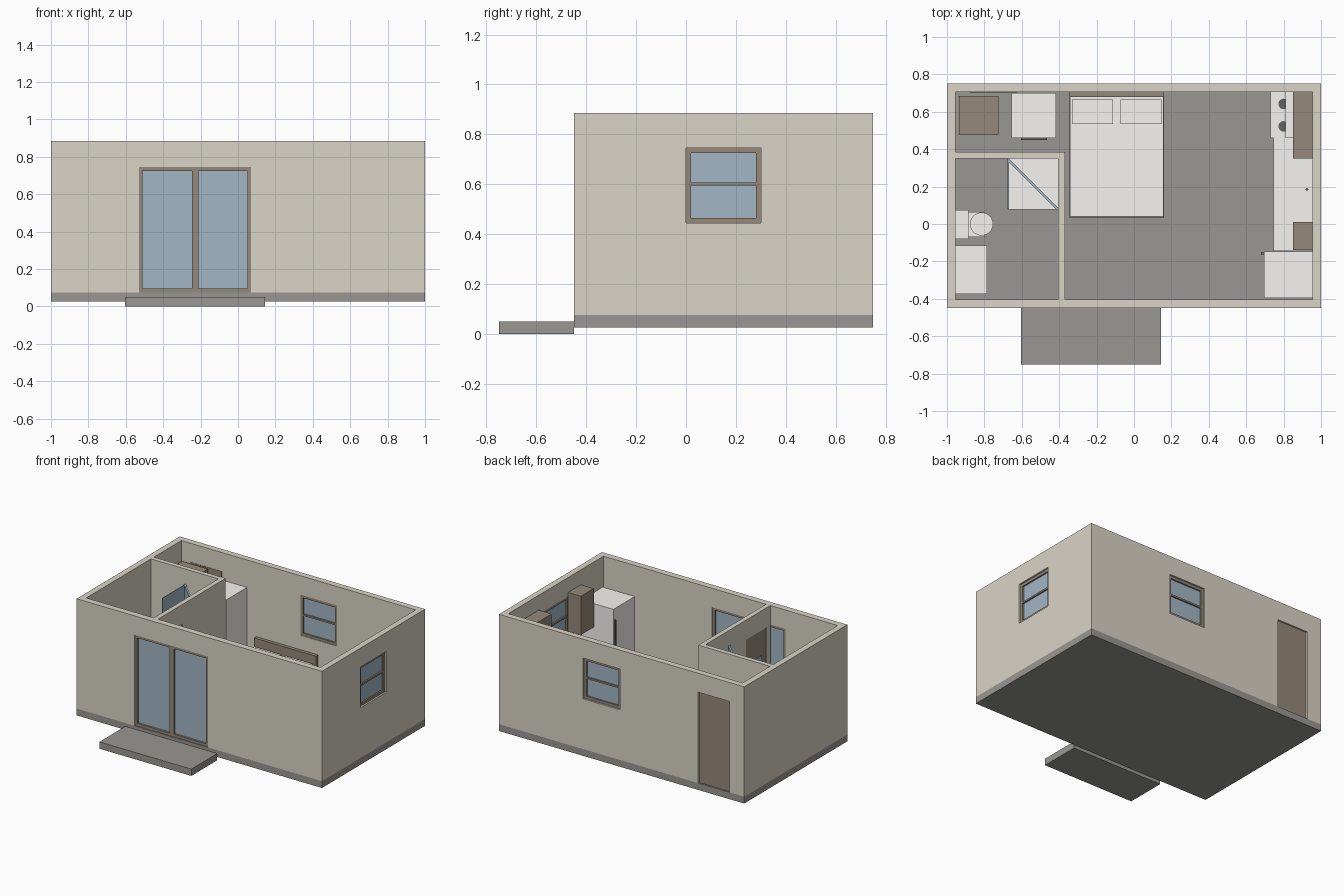
import bpy, bmesh, math
from mathutils import Matrix

if "Cube" in bpy.data.objects:
    bpy.data.objects.remove(bpy.data.objects["Cube"])


def mat(name, r, g, b):
    m = bpy.data.materials.new(name)
    m.diffuse_color = (r, g, b, 1)
    m.use_nodes = True
    m.node_tree.nodes["Principled BSDF"].inputs["Base Color"].default_value = m.diffuse_color
    return m


TAN = mat("plaster", 0.70, 0.66, 0.57)
GREY = mat("concrete", 0.32, 0.31, 0.29)
BROWN = mat("timber", 0.30, 0.25, 0.19)
GLASS = mat("glass", 0.36, 0.47, 0.56)
WHITE = mat("white", 0.92, 0.91, 0.88)
DARK = mat("dark_metal", 0.12, 0.12, 0.12)


def finish(name, bm, m):
    bmesh.ops.recalc_face_normals(bm, faces=bm.faces)
    me = bpy.data.meshes.new(name)
    bm.to_mesh(me)
    bm.free()
    ob = bpy.data.objects.new(name, me)
    bpy.context.collection.objects.link(ob)
    if m:
        me.materials.append(m)
    return ob


def box(name, x, y, z, m, rot=0):
    bm = bmesh.new()
    bmesh.ops.create_cube(bm, size=1)
    bm.transform(Matrix.Diagonal((x[1] - x[0], y[1] - y[0], z[1] - z[0], 1)))
    ob = finish(name, bm, m)
    ob.location = [(a[0] + a[1]) / 2 for a in (x, y, z)]
    ob.rotation_euler.z = rot
    return ob


def disc(name, x, y, z, r, m, r2=None):
    bm = bmesh.new()
    bmesh.ops.create_cone(bm, cap_ends=True, segments=24, radius1=r2 or r, radius2=r, depth=z[1] - z[0])
    ob = finish(name, bm, m)
    ob.location = (x, y, (z[0] + z[1]) / 2)
    bpy.context.view_layer.objects.active = ob
    ob.select_set(True)
    bpy.ops.object.shade_smooth_by_angle()
    ob.select_set(False)


def cut(ob, x, y, z):
    c = box("cutter", x, y, z, None)
    c.hide_render = True
    c.hide_viewport = True
    mod = ob.modifiers.new("cut", "BOOLEAN")
    mod.operation, mod.solver, mod.object = "DIFFERENCE", "EXACT", c


# Slab, deck and outer walls
F = 0.075
TOP = 0.885
box("floor_slab", (-1, 1), (-0.45, 0.75), (0.025, F), GREY)
box("deck", (-0.605, 0.145), (-0.75, -0.45), (0, 0.05), GREY)
walls = box("outer_walls", (-1, 1), (-0.45, 0.75), (F, TOP), TAN)
cut(walls, (-0.955, 0.955), (-0.403, 0.705), (0, 1))


# Framed openings: axis 'x' runs along a front/back wall, 'y' along a side wall
def opening(name, axis, span, z, wall, depth, bars, solid=False):
    cutw = (wall - 0.1, wall + 0.1)

    def put(part, a, zz, d, m):
        return box(name + part, a if axis == "x" else d, d if axis == "x" else a, zz, m)
    if axis == "x":
        cut(walls, span, cutw, z)
    else:
        cut(walls, cutw, span, z)
    (a, b), (lo, hi), t = span, z, 0.02
    if solid:
        put("_leaf", span, z, depth, BROWN)
        return
    for i, (s, zz) in enumerate([((a, a + t), z), ((b - t, b), z), ((a, b), (lo, lo + t)), ((a, b), (hi - t, hi))] + bars):
        put("_frame_%d" % i, s, zz, depth, BROWN)
    mid = sum(depth) / 2
    put("_glass", span, z, (mid - 0.004, mid + 0.004), GLASS)


opening("sliding_door", "x", (-0.53, 0.07), (F, 0.745), -0.43, (-0.445, -0.408), [((-0.247, -0.212), (F, 0.745))])
opening("back_window", "x", (0.015, 0.315), (0.445, 0.745), 0.73, (0.708, 0.738), [((0.015, 0.315), (0.594, 0.606))])
opening("side_window", "y", (0.0, 0.3), (0.445, 0.745), 0.98, (0.958, 0.988), [((0.0, 0.3), (0.594, 0.606))])
opening("back_door", "x", (-0.88, -0.625), (F, 0.745), 0.73, (0.702, 0.738), [], True)

# Partitions with the bathroom door
part = box("bathroom_partition", (-0.405, -0.37), (-0.403, 0.385), (F, TOP), TAN)
cut(part, (-0.5, -0.3), (-0.36, -0.12), (0, 0.74))
box("rear_partition", (-0.955, -0.405), (0.35, 0.385), (F, TOP), TAN)
box("bathroom_door", (-0.4, -0.375), (-0.36, -0.12), (F, 0.74), BROWN)

# Bed
box("bed_base", (-0.345, 0.16), (0.035, 0.68), (F, 0.14), BROWN)
box("mattress", (-0.342, 0.157), (0.04, 0.68), (0.14, 0.25), WHITE)
box("headboard", (-0.345, 0.16), (0.68, 0.705), (F, 0.34), BROWN)
for i, x in enumerate((-0.222, 0.037)):
    box("pillow_%d" % i, (x - 0.11, x + 0.11), (0.535, 0.665), (0.25, 0.285), WHITE)

# Kitchen
box("counter", (0.745, 0.955), (-0.145, 0.705), (F, 0.35), WHITE)
box("stove", (0.73, 0.955), (0.46, 0.705), (F, 0.355), WHITE)
for i, y in enumerate((0.522, 0.642)):
    for j, x in enumerate((0.8, 0.885)):
        disc("burner_%d_%d" % (i, j), x, y, (0.355, 0.36), 0.028, DARK)
box("range_hood", (0.81, 0.955), (0.46, 0.705), (0.5, 0.54), WHITE)
for i, y in enumerate(((0.35, 0.705), (-0.14, 0.01))):
    box("wall_cabinet_%d" % i, (0.85, 0.955), y, (0.49 if i else 0.54, 0.775), BROWN)
disc("tap", 0.925, 0.185, (0.35, 0.42), 0.007, DARK)
box("fridge", (0.695, 0.955), (-0.395, -0.147), (F, 0.66), WHITE)
box("fridge_handle", (0.68, 0.695), (-0.162, -0.152), (0.33, 0.58), DARK)

# Utility room
box("laundry_stack", (-0.655, -0.417), (0.46, 0.7), (F, 0.685), WHITE)
box("laundry_handle", (-0.605, -0.465), (0.448, 0.46), (0.4, 0.412), DARK)
box("utility_cupboard", (-0.935, -0.725), (0.475, 0.685), (F, 0.745), BROWN)

# Bathroom
box("shower_tray", (-0.675, -0.405), (0.078, 0.35), (F, 0.1), WHITE)
box("shower_glass", (-0.73, -0.35), (0.205, 0.217), (0.1, 0.775), GLASS, -math.pi / 4)
box("shower_side_glass", (-0.675, -0.669), (0.078, 0.35), (0.1, 0.775), GLASS)
box("toilet_tank", (-0.955, -0.885), (-0.08, 0.075), (F, 0.35), WHITE)
box("toilet_base", (-0.885, -0.8), (-0.07, 0.065), (F, 0.2), WHITE)
disc("toilet_bowl", -0.815, 0.0, (F, 0.215), 0.062, WHITE, 0.04)
box("vanity", (-0.955, -0.785), (-0.375, -0.115), (F, 0.33), WHITE)
